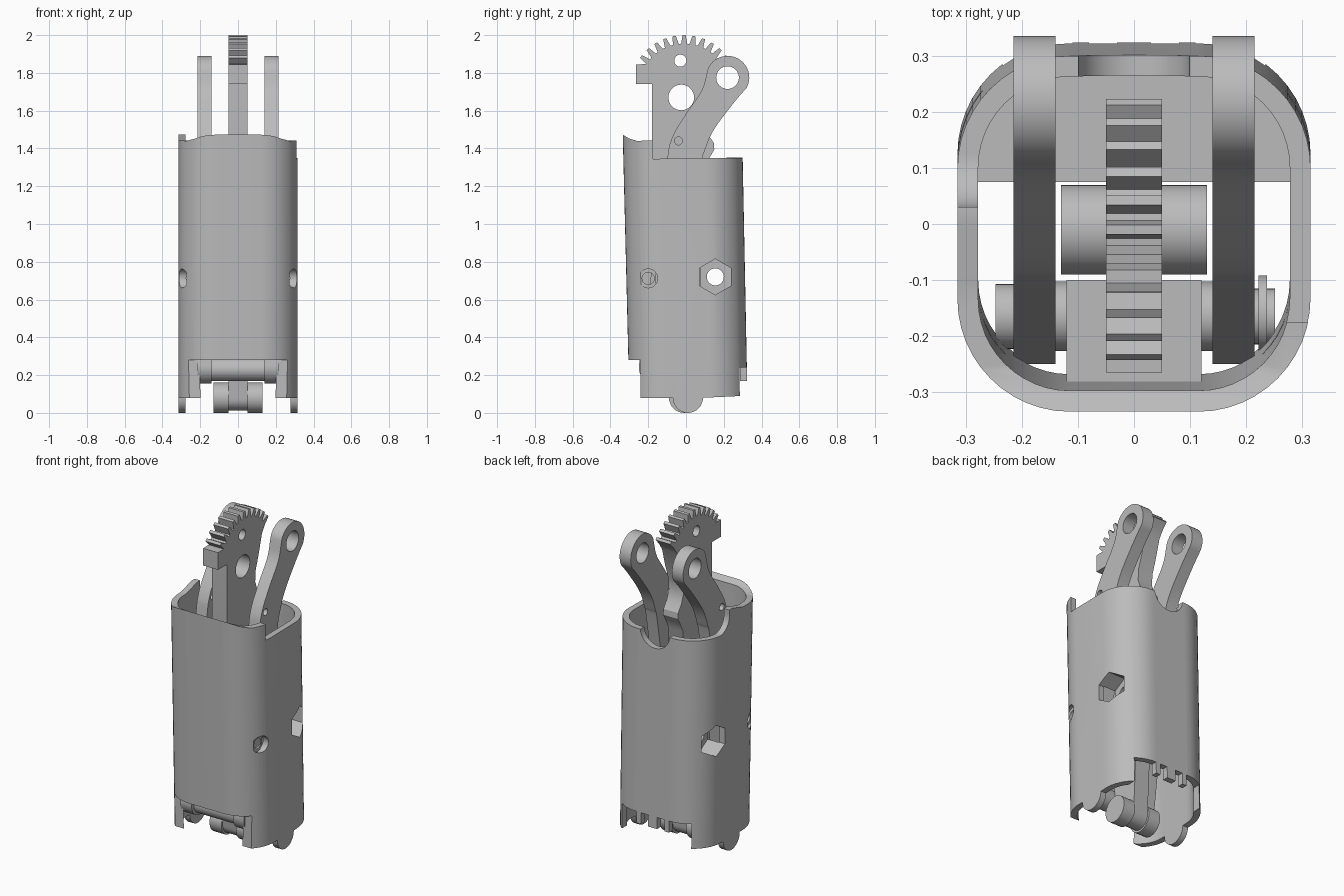
import bpy, bmesh, math
from mathutils import Vector

old = bpy.data.objects.get("Cube")
if old:
    bpy.data.objects.remove(old, do_unlink=True)

grey = bpy.data.materials.new("plain grey")
grey.use_nodes = True
COLOR = (0.5, 0.5, 0.5, 1)
grey.diffuse_color = COLOR
grey.node_tree.nodes["Principled BSDF"].inputs["Base Color"].default_value = COLOR


def loft(name, rings):
    """Closed solid skinned between rings of equal length."""
    bm = bmesh.new()
    loops = [[bm.verts.new(p) for p in ring] for ring in rings]
    n = len(loops[0])
    for a, b in zip(loops, loops[1:]):
        for i in range(n):
            j = (i + 1) % n
            bm.faces.new((a[i], a[j], b[j], b[i]))
    bm.faces.new(loops[0])
    bm.faces.new(loops[-1])
    bmesh.ops.recalc_face_normals(bm, faces=bm.faces)
    mesh = bpy.data.meshes.new(name)
    bm.to_mesh(mesh)
    bm.free()
    mesh.materials.append(grey)
    ob = bpy.data.objects.new(name, mesh)
    bpy.context.collection.objects.link(ob)
    return ob


def prism(name, profile, x0, x1):
    """Side profile of (y, z) points pushed along x."""
    return loft(name, [[(x, y, z) for y, z in profile] for x in (x0, x1)])


def arc(y, z, r, start=0, end=360, n=32):
    closed = abs(end - start) == 360
    steps = n if closed else n + 1
    angles = [math.radians(start + (end - start) * i / n) for i in range(steps)]
    return [(y + r * math.cos(a), z + r * math.sin(a)) for a in angles]


def rod(name, y, z, r, x0, x1, n=32, turn=0):
    return prism(name, arc(y, z, r, turn, turn + 360, n), x0, x1)


def box(name, x0, x1, y0, y1, z0, z1):
    return prism(name, [(y0, z0), (y1, z0), (y1, z1), (y0, z1)], x0, x1)


def boolean(ob, tool, kind="DIFFERENCE"):
    tool.hide_render = True
    mod = ob.modifiers.new("cut", "BOOLEAN")
    mod.operation, mod.object, mod.solver = kind, tool, "EXACT"
    bpy.context.view_layer.objects.active = ob
    bpy.ops.object.modifier_apply(modifier=mod.name)
    bpy.data.objects.remove(tool, do_unlink=True)


def section(z, inset):
    """Rounded rectangle of the leaning sleeve at height z."""
    front, back = -0.298 - 0.025 * z + inset, 0.327 - 0.02 * z - inset
    half, r = 0.315 - inset, 0.2 - inset
    ring = []
    for cx, cy, a in ((half - r, back - r, 0), (r - half, back - r, 90),
                      (r - half, front + r, 180), (half - r, front + r, 270)):
        ring += [(x, y, z) for x, y in arc(cx, cy, r, a, a + 90, 12)]
    return ring


def sleeve_solid(name, z0, z1, inset):
    return loft(name, [section(z0, inset), section(z1, inset)])


# Sleeve: hollow leaning tube trimmed to its side outline
sleeve = sleeve_solid("sleeve", -0.02, 1.55, 0)
boolean(sleeve, sleeve_solid("bore", -0.1, 1.6, 0.037))
outline = [(-0.5, 0.28), (-0.24, 0.28), (-0.24, 0.08)]
outline += arc(0.01, 0.08, 0.08, 180, 360, 16)
outline += [(0.3, 0.09), (0.5, 0.1), (0.5, 1.45), (0.1, 1.475), (0, 1.475),
            (-0.1, 1.445), (-0.26, 1.44), (-0.3, 1.452), (-0.335, 1.473), (-0.5, 1.473)]
boolean(sleeve, prism("outline", outline, -0.5, 0.5), "INTERSECT")

# Lowered rear rim, with a longer cheek on one side, and finger scoop
low = [(0.5, 1.353), (0.5, 1.6)]
boolean(sleeve, prism("rim_cut", [(-0.175, 1.6), (-0.175, 1.345)] + low, 0, 0.5))
boolean(sleeve, prism("cheek_cut", [(0.03, 1.6), (0.03, 1.45)]
                      + arc(0.12, 1.44, 0.09, 180, 270, 8) + low, -0.5, 0.001))
scoop = arc(0, 1.36, 0.1)
boolean(sleeve, loft("scoop", [[(x, y, z) for x, z in scoop] for y in (0.2, 0.5)]))

# Rear bottom notches, leaving short tabs between them
for x0, x1, top in ((-0.235, -0.11, 0.24), (-0.12, 0.12, 0.17), (0.11, 0.235, 0.24)):
    boolean(sleeve, box("notch", x0, x1, 0.15, 0.5, -0.1, top))
for x0, x1 in ((-0.08, -0.03), (0.03, 0.08)):
    boolean(sleeve, box("slot", x0, x1, 0.15, 0.5, -0.1, 0.24))

# Cross block inside the rear of the sleeve
block = sleeve_solid("rear_block", 0.58, 0.86, 0.02)
boolean(block, box("block_trim", -0.5, 0.5, 0.075, 0.5, 0.5, 1), "INTERSECT")

# Hexagonal nut pockets, round through holes and front screw holes
for part in (sleeve, block):
    boolean(part, rod("rear_hole", 0.155, 0.72, 0.045, -0.5, 0.5))
    for s in (-1, 1):
        boolean(part, rod("nut_pocket", 0.155, 0.72, 0.095, s * 0.2, s * 0.5, 6, 30))
boolean(sleeve, rod("front_hole", -0.2, 0.712, 0.032, -0.5, 0.5))
for s in (-1, 1):
    boolean(sleeve, rod("counterbore", -0.2, 0.712, 0.05, s * 0.272, s * 0.5))

# Front rib inside the sleeve
box("front_rib", -0.12, 0.12, -0.29, -0.1, 0.62, 0.8)

# Central lever with a toothed sector on top
CY, CZ, TEETH, FIRST, LAST = -0.01, 1.715, 11, 143, 37
pitch = (LAST - FIRST) / (TEETH - 1)
lever_profile = [(-0.18, 1.74), (-0.265, 1.74), (-0.265, 1.845)]
for i in range(TEETH):
    for offset, r in ((-0.36, 0.24), (-0.16, 0.285), (0.16, 0.285), (0.36, 0.24)):
        lever_profile += arc(CY, CZ, r, FIRST + pitch * (i + offset), 0, 1)[:1]
lever_profile += [(0.16, 1.8), (0.13, 1.69), (0.1, 1.6), (0.095, 1.53), (0.115, 1.475),
                  (0.147, 1.43), (0.15, 1.395), (0.13, 1.36), (0.1, 1.3), (0.08, 0.5)]
lever_profile += arc(-0.01, 0.08, 0.067, 0, -180, 16) + [(-0.18, 0.7)]
lever = prism("toothed_lever", lever_profile, -0.05, 0.05)
boolean(lever, rod("small_hole", -0.03, 1.865, 0.032, -0.2, 0.2))
boolean(lever, rod("large_hole", -0.025, 1.67, 0.068, -0.2, 0.2))

# Lower pivot bosses either side of the lever
for s, side in ((1, "left"), (-1, "right")):
    rod(side + "_pivot_boss", -0.01, 0.08, 0.08, s * 0.05, s * 0.13)


def spline(points, steps=8):
    """Smooth path through (y, z, half width) points."""
    pts = [Vector(p) for p in points]
    pts = [2 * pts[0] - pts[1]] + pts + [2 * pts[-1] - pts[-2]]
    path = []
    for a, b, c, d in zip(pts, pts[1:], pts[2:], pts[3:]):
        for i in range(steps):
            t = i / steps
            path.append(0.5 * (2 * b + (c - a) * t + (2 * a - 5 * b + 4 * c - d) * t * t
                               + (3 * b - a - 3 * c + d) * t ** 3))
    return path + [pts[-2]]


# Pair of curved side arms with an eye at the top
path = spline([(-0.165, 0.24, 0.085), (-0.09, 0.8, 0.085), (-0.015, 1.3, 0.09),
               (0.012, 1.42, 0.093), (0.07, 1.535, 0.085), (0.16, 1.665, 0.088),
               (0.22, 1.775, 0.115)])
left_edge, right_edge = [], []
for i, p in enumerate(path):
    d = path[min(i + 1, len(path) - 1)] - path[max(i - 1, 0)]
    n = Vector((d.y, -d.x)).normalized() * p.z
    right_edge.append((p.x + n.x, p.y + n.y))
    left_edge.append((p.x - n.x, p.y - n.y))


def cap(p, edge):
    a = math.degrees(math.atan2(edge[1] - p.y, edge[0] - p.x))
    return arc(p.x, p.y, p.z, a, a + 180, 20)[1:-1]


arm_profile = (right_edge + cap(path[-1], right_edge[-1])
               + left_edge[::-1] + cap(path[0], left_edge[0]))
for s, side in ((1, "left"), (-1, "right")):
    arm = prism(side + "_arm", arm_profile, s * 0.14, s * 0.215)
    boolean(arm, rod("eye", 0.22, 1.775, 0.06, -0.5, 0.5))
    boolean(arm, rod("pin_hole", -0.04, 1.44, 0.021, -0.5, 0.5))

# Front hinge pin with head and retaining clip
rod("hinge_pin", -0.165, 0.23, 0.062, -0.205, 0.205)
rod("pin_head", -0.165, 0.23, 0.058, -0.247, -0.2)
rod("pin_tip", -0.165, 0.23, 0.05, 0.2, 0.252)
rod("pin_clip", -0.16, 0.23, 0.068, 0.222, 0.237)

# Smooth shading with crisp edges
for ob in bpy.context.collection.objects:
    ob.select_set(ob.type == "MESH" and grey.name in ob.data.materials)
bpy.context.view_layer.objects.active = sleeve
bpy.ops.object.shade_smooth_by_angle(angle=math.radians(30))
